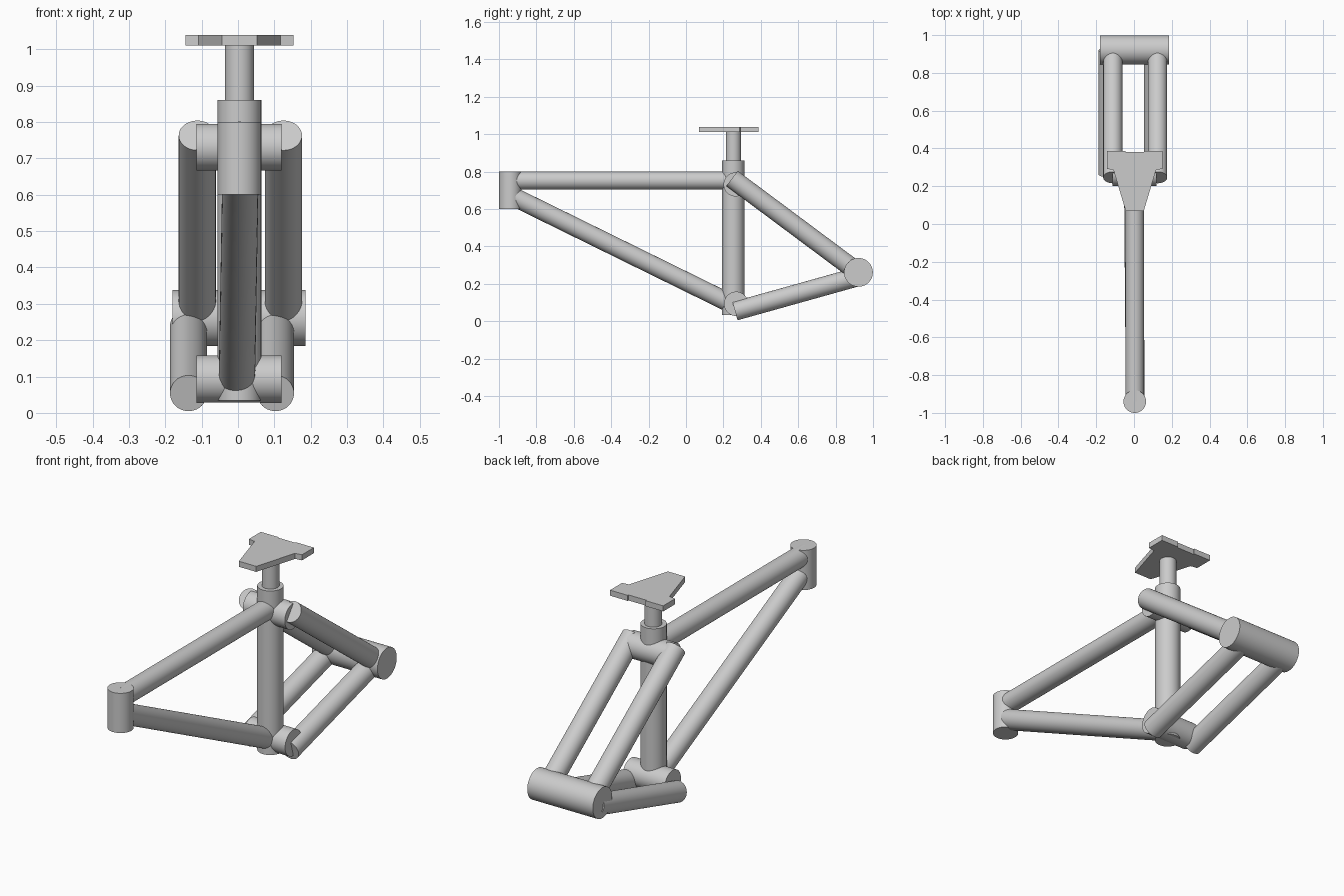
import bpy, bmesh
from mathutils import Vector

if "Cube" in bpy.data.objects:
    bpy.data.objects.remove(bpy.data.objects["Cube"])

CX = 0.004  # centre line of the frame


def tube(name, a, b, r, sides=40):
    a, b = Vector(a), Vector(b)
    d = b - a
    bpy.ops.mesh.primitive_cylinder_add(vertices=sides, radius=r, depth=d.length,
                                        location=(a + b) / 2)
    o = bpy.context.object
    o.name = name
    o.rotation_euler = d.to_track_quat('Z', 'Y').to_euler()
    bpy.ops.object.shade_smooth_by_angle(angle=0.6)
    return o


# upright tubes
tube("head_tube", (CX, -0.94, 0.6), (CX, -0.94, 0.8), 0.06)
tube("seat_tube", (CX, 0.252, 0.034), (CX, 0.252, 0.86), 0.06)
tube("seat_post", (CX, 0.254, 0.80), (CX, 0.254, 1.012), 0.04)

# main triangle
tube("top_tube", (CX, -0.94, 0.752), (CX, 0.25, 0.752), 0.049)
tube("down_tube", (0.007, -0.94, 0.674), (-0.003, 0.25, 0.089), 0.05)

# cross tubes
tube("bottom_bracket", (-0.114, 0.268, 0.093), (0.12, 0.268, 0.093), 0.065)
tube("upper_cross_tube", (-0.114, 0.265, 0.731), (0.12, 0.265, 0.731), 0.064)
tube("rear_hub", (-0.18, 0.922, 0.261), (0.185, 0.922, 0.261), 0.077)

# rear stays
for side, xs, xc in (("left", -0.112, -0.136), ("right", 0.125, 0.103)):
    tube("seat_stay_" + side, (xs, 0.246, 0.763), (xs, 0.92, 0.261), 0.051)
    tube("chain_stay_" + side, (xc, 0.262, 0.054), (xc, 0.92, 0.238), 0.051)

# saddle plate: half outline mirrored across the centre line
half = [(0.048, 0.07), (0.113, 0.287), (0.148, 0.292), (0.148, 0.387),
        (0.05, 0.387), (0.05, 0.381)]
outline = half + [(-x, y) for x, y in reversed(half)]
bm = bmesh.new()
face = bm.faces.new([bm.verts.new((CX + x, y, 1.011)) for x, y in outline])
ext = bmesh.ops.extrude_face_region(bm, geom=[face])
bmesh.ops.translate(bm, vec=(0, 0, 0.028),
                    verts=[v for v in ext["geom"] if isinstance(v, bmesh.types.BMVert)])
bmesh.ops.recalc_face_normals(bm, faces=bm.faces)
mesh = bpy.data.meshes.new("saddle")
bm.to_mesh(mesh)
bm.free()
bpy.context.collection.objects.link(bpy.data.objects.new("saddle", mesh))
